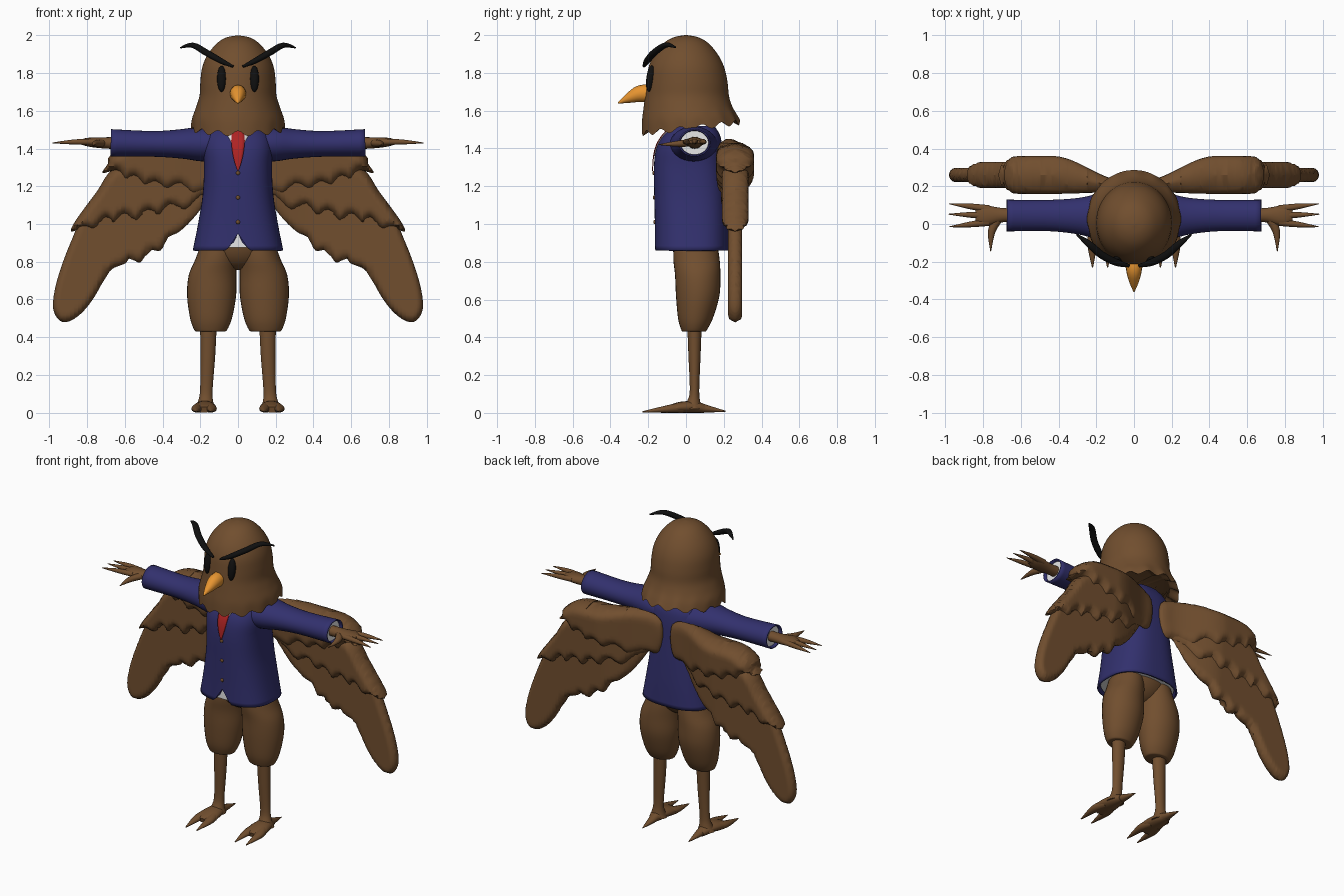
import bpy, bmesh, math
from mathutils import Vector
from mathutils.bvhtree import BVHTree
from mathutils.geometry import intersect_point_line

if "Cube" in bpy.data.objects:
    bpy.data.objects.remove(bpy.data.objects["Cube"])


def material(name, *rgb):
    m = bpy.data.materials.new(name)
    m.diffuse_color = (*rgb, 1)
    m.use_nodes = True
    m.node_tree.nodes["Principled BSDF"].inputs["Base Color"].default_value = m.diffuse_color
    return m


BROWN = material("feather brown", .165, .077, .028)
BLUE = material("jacket blue", .032, .03, .155)
RED = material("tie red", .42, .017, .017)
BLACK = material("black", .005, .005, .005)
ORANGE = material("beak orange", .80, .30, .03)
WHITE = material("shirt white", .8, .8, .8)


def smooth(p, n=4, closed=False):
    """Catmull-Rom curve through tuples of any length."""
    out, m = [], len(p)
    for i in range(m if closed else m - 1):
        quad = [p[j % m] if closed else p[min(max(j, 0), m - 1)] for j in range(i - 1, i + 3)]
        for k in range(n):
            t = k / n
            out.append(tuple(.5 * (2*b + (c-a)*t + (2*a-5*b+4*c-d)*t*t + (3*b-a-3*c+d)*t**3)
                             for a, b, c, d in zip(*quad)))
    return out if closed else out + [tuple(p[-1])]


def finish(name, bm, mat, angle=50):
    bmesh.ops.remove_doubles(bm, verts=bm.verts, dist=1e-4)
    bmesh.ops.recalc_face_normals(bm, faces=bm.faces)
    me = bpy.data.meshes.new(name)
    bm.to_mesh(me)
    bm.free()
    me.materials.append(mat)
    ob = bpy.data.objects.new(name, me)
    bpy.context.collection.objects.link(ob)
    bpy.ops.object.select_all(action='DESELECT')
    ob.select_set(True)
    bpy.context.view_layer.objects.active = ob
    bpy.ops.object.shade_smooth_by_angle(angle=math.radians(angle))
    return ob


def loft(name, rings, mat, caps=(True, True)):
    bm = bmesh.new()
    vs = [[bm.verts.new(c) for c in r] for r in rings]
    n = len(vs[0])
    for a, b in zip(vs, vs[1:]):
        for i in range(n):
            bm.faces.new((a[i], a[(i+1) % n], b[(i+1) % n], b[i]))
    for flag, r in zip(caps, (vs[0], vs[-1])):
        if flag:
            bm.faces.new(r)
    return finish(name, bm, mat)


def column(spec, n=32, e=2.0, steps=4):
    """Horizontal superellipse rings from (z, cx, rx, cy, ry)."""
    f = lambda v: math.copysign(abs(v) ** (2 / e), v) if abs(v) > 1e-9 else 0
    angles = [2 * math.pi * i / n for i in range(n)]
    return [[Vector((cx + rx * f(math.cos(a)), cy + ry * f(math.sin(a)), z)) for a in angles]
            for z, cx, rx, cy, ry in smooth(spec, steps)]


def tube(name, spec, mat, caps=(True, True), n=16):
    """Tapered tube along (x, y, z, half width, half height)."""
    p, rings = smooth(spec, 5), []
    for i, (x, y, z, a, b) in enumerate(p):
        t = Vector(p[min(i+1, len(p)-1)][:3]) - Vector(p[max(i-1, 0)][:3])
        side = t.cross(Vector((0, 0, 1))).normalized()
        up = side.cross(t).normalized()
        a, b, ring = max(a, .001), max(b, .001), []
        for k in range(n):
            g = 2 * math.pi * k / n
            c = Vector((x, y, z)) + side * a * math.cos(g) + up * b * math.sin(g)
            c.z = max(c.z, 0)
            ring.append(c)
        rings.append(ring)
    return loft(name, rings, mat, caps)


def ball(name, loc, size, mat, tilt=0):
    bm = bmesh.new()
    bmesh.ops.create_uvsphere(bm, u_segments=24, v_segments=16, radius=1)
    bmesh.ops.scale(bm, vec=size, verts=bm.verts)
    ob = finish(name, bm, mat)
    ob.location, ob.rotation_euler.x = loc, tilt
    return ob


def thicken(ob, t):
    m = ob.modifiers.new("thickness", 'SOLIDIFY')
    m.thickness, m.offset = t, -1


def front_y(ob):
    """Function giving the front surface y of an object at (x, z)."""
    tree = BVHTree.FromPolygons([v.co for v in ob.data.vertices],
                                [tuple(p.vertices) for p in ob.data.polygons])

    def hit(x, z):
        h = tree.ray_cast(Vector((x, -2, z)), Vector((0, 1, 0)))[0]
        return h.y if h else -.14
    return hit


# Head with scalloped feather hem
rings = column([(2, 0, .004, 0, .004), (1.99, 0, .06, 0, .06), (1.96, 0, .11, 0, .115),
                (1.9, 0, .16, 0, .167), (1.83, 0, .19, .002, .2), (1.75, 0, .2, .005, .215),
                (1.68, 0, .204, .005, .222), (1.62, 0, .222, .01, .234),
                (1.56, 0, .243, .018, .25), (1.505, 0, .248, .026, .26)], 112)
for ring in rings:
    for i, c in enumerate(ring):
        w = max(0, min(1, (1.68 - c.z) / .17))
        wave = math.cos(14 * 2 * math.pi * i / 112)
        c.x *= 1 + .012 * w * wave
        c.z += w * w * (.11 * c.y - .014 * wave)
rings.append([Vector((c.x * .8, c.y * .8, c.z + .03)) for c in rings[-1]])
head = loft("head", rings, BROWN)
face = front_y(head)

# Beak
tube("beak", [(0, -.17, 1.69, .042, .045), (0, -.24, 1.69, .042, .045),
              (0, -.3, 1.668, .028, .028), (0, -.36, 1.64, .003, .003)], ORANGE)

# Jacket, open at the hem with a front notch
spec = [(.86, 0, .24, .03, .195), (1, 0, .212, .028, .193), (1.15, 0, .188, .022, .19),
        (1.3, 0, .18, .015, .185), (1.4, 0, .185, .018, .175), (1.47, 0, .17, .03, .15),
        (1.52, 0, .12, .04, .11)]
rings = column(spec, 96, 2.6)
for ring in rings:
    for c in ring:
        if c.y < 0:
            c.z = max(c.z, .86 + .09 * (1 - abs(c.x) / .06))
jacket = loft("jacket", rings, BLUE, (False, True))
chest = front_y(jacket)
thicken(jacket, .012)

# Shirt under the jacket
loft("shirt", column([(max(z, .875), cx, rx * .92, cy, ry * .9) for z, cx, rx, cy, ry in spec[:5]],
                     48, 2.6), WHITE)


def plate(name, rows, off, mat):
    bm, prev = bmesh.new(), None
    for z, w in smooth(rows, 4):
        row = [bm.verts.new((x, chest(x, z) - off, z)) for x in (-w, -w / 2, 0, w / 2, w)]
        if prev:
            for i in range(4):
                bm.faces.new((prev[i], row[i], row[i+1], prev[i+1]))
        prev = row
    thicken(finish(name, bm, mat), .005)


# Collar, tie and buttons
plate("shirt_collar", [(1.5, .075), (1.46, .05), (1.42, .03), (1.36, .004)], .004, WHITE)
plate("tie", [(1.5, .03), (1.44, .036), (1.37, .028), (1.32, .016), (1.28, .002)], .009, RED)
for i, z in enumerate((1.27, 1.14, 1.01)):
    ball(f"button_{i}", (0, chest(0, z), z), (.011, .008, .011), BROWN)

# Hips
ball("hips", (0, .05, .92), (.195, .13, .165), BROWN)


def wing_layer(name, outline, thick, soft, s):
    """Puffy slab: the outline is gridded, then swollen by distance from its edge."""
    pts = [Vector((x, 0, z)) for x, z in smooth(outline, 4, True)]
    bm = bmesh.new()
    bmesh.ops.triangulate(bm, faces=[bm.faces.new([bm.verts.new(p) for p in pts])])
    for axis in (Vector((1, 0, 0)), Vector((0, 0, 1))):
        for k in range(1, 74):
            bmesh.ops.bisect_plane(bm, geom=bm.verts[:] + bm.edges[:] + bm.faces[:],
                                   plane_co=axis * (.0207 * k), plane_no=axis, dist=1e-5)
    back = bmesh.ops.duplicate(bm, geom=bm.verts[:] + bm.edges[:] + bm.faces[:])["geom"]
    back = {g for g in back if isinstance(g, bmesh.types.BMVert)}
    for v in bm.verts:
        p, d = v.co.copy(), soft
        for a, b in zip(pts, pts[1:] + pts[:1]):
            q, f = intersect_point_line(p, a, b)
            q = a if f < 0 else b if f > 1 else q
            d = min(d, (p - q).length)
        puff = math.sqrt(max(0, 1 - (1 - d / soft) ** 2))
        r = max(0, min(1, (p.x - .05) / .38))
        r = r * r * (3 - 2 * r)
        off = thick * puff * (.3 + .7 * r)
        v.co = (s * p.x, .2 + .06 * r + (off if v in back else -off), p.z)
    finish(name, bm, BROWN)


COVERTS = [(.04, 1.4), (.2, 1.45), (.4, 1.43), (.58, 1.42), (.68, 1.36), (.69, 1.32), (.72, 1.27),
           (.65, 1.28), (.6, 1.22), (.55, 1.24), (.5, 1.19), (.44, 1.21), (.38, 1.17),
           (.31, 1.2), (.24, 1.15), (.15, 1.18), (.05, 1.2)]
MIDDLE = [(.06, 1.38), (.4, 1.38), (.65, 1.3), (.75, 1.17), (.86, 1.02), (.885, .96), (.82, .98),
          (.76, .97), (.7, 1.03), (.66, 1), (.6, 1.05), (.54, 1.01), (.48, 1.07), (.42, 1.04),
          (.36, 1.1), (.28, 1.07), (.2, 1.14), (.08, 1.22)]
LONG = [(.1, 1.3), (.5, 1.25), (.78, 1.1), (.88, .92), (.96, .7), (.98, .55), (.93, .48),
        (.85, .51), (.77, .6), (.68, .75), (.6, .79), (.57, .82), (.52, .795), (.47, .86),
        (.41, .86), (.37, .93), (.31, .96), (.22, 1.05), (.12, 1.2)]

for side, s in (("left", 1), ("right", -1)):
    def limb(name, spec, mat, caps=(True, True), n=16):
        return tube(f"{side}_{name}", [(s * x, *rest) for x, *rest in spec], mat, caps, n)

    def post(name, spec):
        loft(f"{side}_{name}", column([(z, s * cx, *r) for z, cx, *r in spec]), BROWN)

    # Eyes and brows
    ball(f"{side}_eye", (s * .087, face(s * .087, 1.77) - .002, 1.77), (.024, .022, .07), BLACK, -.12)
    limb("brow", [(.025, -.222, 1.835, .008, .006), (.09, -.205, 1.865, .018, .015),
                  (.17, -.165, 1.91, .02, .017), (.24, -.105, 1.948, .018, .014),
                  (.305, -.055, 1.935, .004, .004)], BLACK)

    # Sleeve with white cuff lining
    sleeve = limb("sleeve", [(.1, .04, 1.42, .13, .09), (.2, .04, 1.425, .118, .092),
                             (.3, .042, 1.425, .096, .078), (.45, .045, 1.425, .083, .068),
                             (.675, .045, 1.43, .084, .073)], BLUE, (False, False), 32)
    thicken(sleeve, .008)
    limb("cuff", [(.5, .045, 1.427, .07, .058), (.655, .045, 1.43, .074, .063)], WHITE, n=32)

    # Hand
    limb("hand", [(.6, .045, 1.43, .036, .034), (.7, .047, 1.43, .038, .03),
                  (.77, .045, 1.433, .052, .026), (.81, .045, 1.435, .052, .02),
                  (.84, .045, 1.435, .03, .01)], BROWN)
    for i, (y0, x1, y1) in enumerate(((.08, .98, .107), (.045, .985, .052), (.01, .98, -.015))):
        limb(f"finger_{i}", [(.77, y0, 1.435, .02, .017), (.87, (y0 + y1) / 2, 1.435, .015, .014),
                             (x1, y1, 1.43, .002, .002)], BROWN, n=10)
    limb("thumb", [(.72, .03, 1.43, .025, .02), (.755, -.04, 1.425, .02, .017),
                   (.76, -.145, 1.42, .002, .002)], BROWN, n=10)

    # Wing
    wing_layer(f"{side}_wing_coverts", COVERTS, .1, .06, s)
    wing_layer(f"{side}_wing_middle_feathers", MIDDLE, .07, .045, s)
    wing_layer(f"{side}_wing_long_feathers", LONG, .037, .035, s)

    # Leg
    post("thigh", [(.43, .145, .075, .042, .06), (.44, .145, .088, .043, .068),
                   (.5, .143, .111, .05, .092), (.62, .14, .13, .062, .115),
                   (.73, .135, .126, .062, .12), (.82, .115, .108, .055, .122),
                   (.92, .1, .09, .05, .11)])
    post("shin", [(.46, .157, .044, .045, .038), (.3, .16, .039, .045, .032),
                  (.12, .168, .033, .045, .025), (.06, .172, .04, .04, .035),
                  (.02, .175, .055, .035, .05)])

    # Foot with two front toes and a back toe
    limb("foot", [(.175, .1, .02, .025, .02), (.175, .05, .03, .045, .03),
                  (.177, -.02, .03, .06, .03), (.18, -.08, .022, .062, .022),
                  (.18, -.11, .015, .04, .015)], BROWN)
    for i, dx in enumerate((-.04, .04)):
        limb(f"toe_{i}", [(.178 + dx * .6, -.02, .028, .028, .028), (.18 + dx, -.1, .02, .028, .02),
                          (.18 + dx, -.23, .006, .003, .003)], BROWN, n=12)
    limb("back_toe", [(.172, .03, .035, .035, .035), (.17, .11, .022, .025, .02),
                      (.168, .21, .008, .003, .003)], BROWN, n=12)
